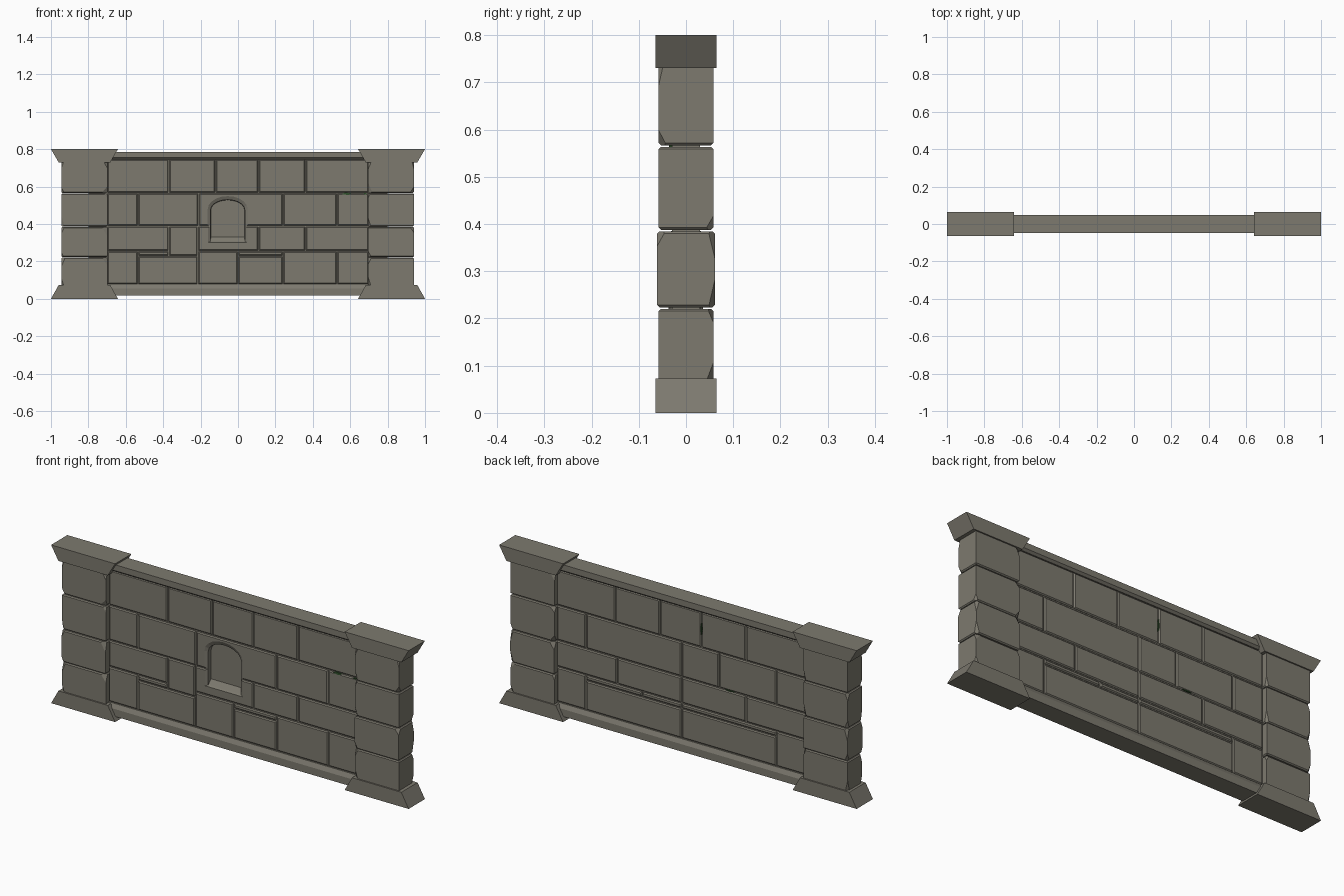
import bpy, bmesh, math, random
from mathutils import Vector

if "Cube" in bpy.data.objects:
    bpy.data.objects.remove(bpy.data.objects["Cube"])

random.seed(4)


def material(name, rgb):
    m = bpy.data.materials.new(name)
    m.diffuse_color = (*rgb, 1)
    m.use_nodes = True
    m.node_tree.nodes["Principled BSDF"].inputs["Base Color"].default_value = m.diffuse_color
    return m


STONE = material("warm grey stone", (0.205, 0.193, 0.158))
MOSS = material("dark moss green", (0.03, 0.08, 0.025))


def finish(bm, name, mat=STONE):
    bmesh.ops.recalc_face_normals(bm, faces=bm.faces[:])
    me = bpy.data.meshes.new(name)
    bm.to_mesh(me)
    bm.free()
    me.materials.append(mat)
    ob = bpy.data.objects.new(name, me)
    bpy.context.collection.objects.link(ob)
    return ob


def loft(bm, rings):
    """Closed solid through matching rings of points."""
    vs = [[bm.verts.new(p) for p in r] for r in rings]
    n = len(vs[0])
    for a, b in zip(vs, vs[1:]):
        for i in range(n):
            bm.faces.new((a[i], a[(i + 1) % n], b[(i + 1) % n], b[i]))
    bm.faces.new(vs[0])
    bm.faces.new(vs[-1])


def add_brick(bm, u0, u1, z0, z1, side, front=0.036, ch=0.005, gap=0.003):
    """Chamfered facing brick; side -1 is the front, +1 the rotated back."""
    u0, u1, z0, z1 = u0 + gap, u1 - gap, z0 + gap, z1 - gap
    front += random.uniform(-0.001, 0.001)

    def ring(i, d):
        pts = ((u0 + i, z0 + i), (u1 - i, z0 + i), (u1 - i, z1 - i), (u0 + i, z1 - i))
        return [(-side * u, side * d, z) for u, z in pts]
    loft(bm, [ring(0, 0.02), ring(0, front - ch), ring(ch, front)])


def row(z0, z1, xs):
    return [(a, b, z0, z1) for a, b in zip(xs, xs[1:])]


E = 0.70
top_row = row(0.565, 0.747, (-E, -0.37, -0.12, 0.11, 0.36, E))
front_bricks = top_row + row(0.388, 0.565, (-E, -0.535, -0.21, 0.24, 0.53, E)) + [
    (-E, -0.37, 0.255, 0.388), (-0.37, -0.215, 0.228, 0.388), (-0.215, 0.11, 0.255, 0.388),
    (0.11, 0.36, 0.255, 0.388), (0.36, E, 0.255, 0.388), (-E, -0.535, 0.077, 0.255),
    (-0.535, -0.37, 0.228, 0.255), (-0.535, -0.215, 0.077, 0.228), (-0.215, 0, 0.077, 0.255),
    (0, 0.24, 0.077, 0.228), (0, 0.24, 0.228, 0.255), (0.24, 0.53, 0.077, 0.255),
    (0.53, E, 0.077, 0.255)]
back_bricks = top_row + row(0.388, 0.565, (-E, -0.535, 0, 0.21, 0.53, E)) \
    + row(0.255, 0.388, (-E, -0.36, 0, 0.36, E)) + [
    (-E, -0.535, 0.077, 0.255), (-0.535, -0.22, 0.228, 0.255), (-0.535, 0, 0.077, 0.228),
    (-0.22, 0, 0.228, 0.255), (0, 0.53, 0.077, 0.228), (0, 0.53, 0.228, 0.255),
    (0.53, E, 0.077, 0.255)]

# Brick facings on both sides
walls = {}
for name, bricks, side in (("front_bricks", front_bricks, -1), ("back_bricks", back_bricks, 1)):
    bm = bmesh.new()
    for b in bricks:
        add_brick(bm, *b, side)
    walls[name] = finish(bm, name)

# Wall core behind the joints
bm = bmesh.new()
loft(bm, [[(x, -0.03, 0.05), (x, 0.03, 0.05), (x, 0.03, 0.76), (x, -0.03, 0.76)]
          for x in (-0.8, 0.8)])
core = finish(bm, "wall_core")


# Arched niche cut into the front
def arch(y, hw, z0, spring, rise):
    pts = [(-0.055 - hw, y, z0), (-0.055 + hw, y, z0)]
    for i in range(11):
        a = math.pi * i / 10
        pts.append((-0.055 + hw * math.cos(a), y, spring + rise * math.sin(a)))
    return pts


bm = bmesh.new()
loft(bm, [arch(-0.08, 0.108, 0.30, 0.478, 0.072), arch(-0.037, 0.108, 0.30, 0.478, 0.072),
          arch(-0.028, 0.092, 0.306, 0.475, 0.055), arch(-0.008, 0.09, 0.33, 0.475, 0.053)])
cutter = finish(bm, "niche_cutter")
cutter.hide_render = True
cutter.hide_viewport = True
for ob in (core, walls["front_bricks"]):
    m = ob.modifiers.new("niche", "BOOLEAN")
    m.object = cutter
    m.operation = "DIFFERENCE"
    m.solver = "EXACT"

# Top and bottom rails with a sloped inner lip
for name, zo, zi, zl in (("top_rail", 0.785, 0.755, 0.745), ("bottom_rail", 0.018, 0.055, 0.077)):
    bm = bmesh.new()
    prof = [(-0.047, zo), (0.047, zo), (0.047, zi), (0.036, zl), (-0.036, zl), (-0.047, zi)]
    loft(bm, [[(x, y, z) for y, z in prof] for x in (-0.75, 0.75)])
    finish(bm, name)


# Pillar stones: chamfered blocks with chipped corners
def add_stone(x0, x1, hy, z0, z1, chips):
    bm = bmesh.new()
    c = 0.005

    def ring(i, z):
        return [(x0 + i, -hy + i, z), (x1 - i, -hy + i, z), (x1 - i, hy - i, z), (x0 + i, hy - i, z)]
    loft(bm, [ring(c, z0), ring(0, z0 + c), ring(0, z1 - c), ring(c, z1)])
    bmesh.ops.recalc_face_normals(bm, faces=bm.faces[:])
    for sx, sy, sz in chips:
        corner = Vector((x1 if sx > 0 else x0, sy * hy, z1 if sz > 0 else z0))
        a, b, d = (random.uniform(0.012, 0.03), random.uniform(0.01, 0.018),
                   random.uniform(0.025, 0.06))
        n = Vector((sx / a, sy / b, sz / d)).normalized()
        cut = bmesh.ops.bisect_plane(bm, geom=bm.verts[:] + bm.edges[:] + bm.faces[:],
                                     plane_co=corner - Vector((sx * a, 0, 0)), plane_no=n,
                                     clear_outer=True)
        edges = [e for e in cut["geom_cut"] if isinstance(e, bmesh.types.BMEdge)]
        bmesh.ops.holes_fill(bm, edges=edges, sides=0)
    return bm


levels = (0.065, 0.222, 0.386, 0.565, 0.74)
corners = [(sx, sy, sz) for sx in (-1, 1) for sy in (-1, 1) for sz in (-1, 1)]
for side, cx in (("left", -0.822), ("right", 0.818)):
    for i, (z0, z1) in enumerate(zip(levels, levels[1:])):
        chips = random.sample(corners, 5)
        hy = 0.061 if i == 1 else 0.058
        bm = add_stone(cx - 0.123, cx + 0.123, hy, z0 + 0.0015, z1 - 0.0015, chips)
        finish(bm, f"{side}_pillar_stone_{i + 1}")
    # Flared cap and foot
    s = -1 if cx < 0 else 1
    for part, za, zb in (("cap", 0.80, 0.73), ("foot", 0.0, 0.073)):
        bm = bmesh.new()
        prof = [(-0.179, za), (0.179, za), (0.138, zb), (-0.138, zb)]
        loft(bm, [[(s * 0.821 + x, y, z) for x, z in prof] for y in (-0.065, 0.065)])
        finish(bm, f"{side}_{part}")

# Small moss slivers lodged in the joints
bm = bmesh.new()
for x, z, w, h, s in ((0.58, 0.562, 0.025, 0.007, -1), (0.68, 0.562, 0.012, 0.004, -1),
                      (-0.11, 0.66, 0.003, 0.03, 1), (-0.27, 0.39, 0.025, 0.003, 1)):
    loft(bm, [[(x - w, y, z - h * 0.4), (x + w * 0.4, y, z - h), (x + w, y, z + h * 0.3),
               (x - w * 0.3, y, z + h)] for y in (s * 0.029, s * 0.0365)])
finish(bm, "moss", MOSS)
